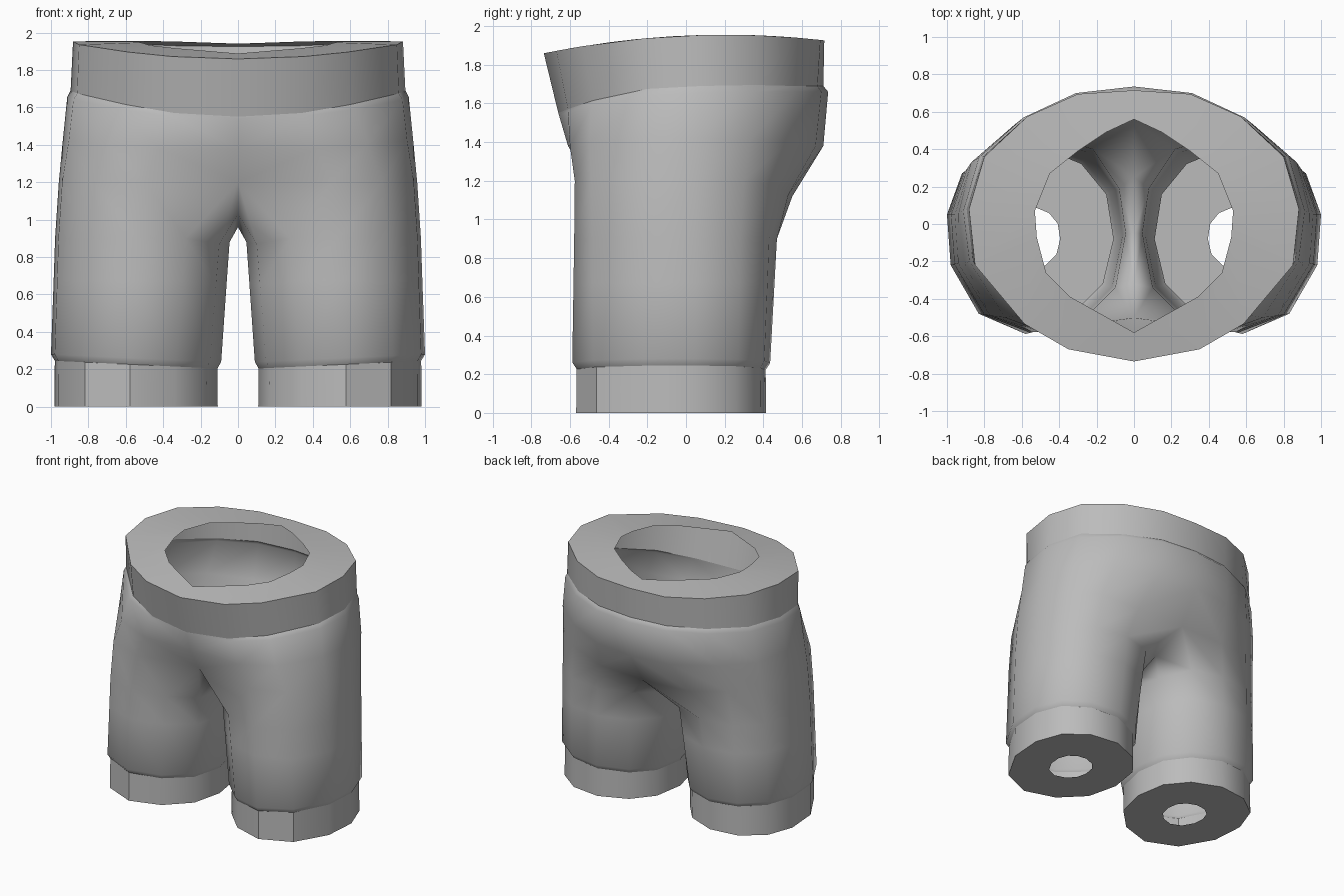
import bpy, bmesh, math

if "Cube" in bpy.data.objects:
    bpy.data.objects.remove(bpy.data.objects["Cube"])

fabric = bpy.data.materials.new("grey fabric")
fabric.diffuse_color = (0.5, 0.5, 0.5, 1)
fabric.use_nodes = True
fabric.node_tree.nodes["Principled BSDF"].inputs["Base Color"].default_value = fabric.diffuse_color


def build(name, rows, closed, angle=35):
    """Skin neighbouring rows of points for the +x half, then mirror."""
    bm = bmesh.new()
    loops = [[bm.verts.new(p) for p in row] for row in rows]
    for a, b, wrap in zip(loops, loops[1:], closed):
        n = min(len(a), len(b))
        for i in range(n if wrap else n - 1):
            j = (i + 1) % n
            bm.faces.new((a[i], a[j], b[j], b[i]))
    me = bpy.data.meshes.new(name)
    bm.to_mesh(me)
    bm.free()
    me.materials.append(fabric)
    ob = bpy.data.objects.new(name, me)
    bpy.context.collection.objects.link(ob)
    bpy.ops.object.select_all(action='DESELECT')
    ob.select_set(True)
    bpy.context.view_layer.objects.active = ob
    bpy.ops.object.shade_smooth_by_angle(angle=math.radians(angle))
    mod = ob.modifiers.new("mirror", 'MIRROR')
    mod.merge_threshold = 0.002
    return ob


# Leg section, from the inner front round the outside to the inner back
LEG = [(.33, -.51), (.58, -.588), (.83, -.48), (.98, -.22), (1.0, .05), (.92, .27),
       (.74, .405), (.5, .435), (.27, .34), (.13, .17), (.09, -.08), (.15, -.33)]
CX, CY = .545, -.08


def leg_ring(scale, z, slope=0.0):
    return [(CX + (x - CX) * scale, CY + (y - CY) * scale, z + slope * x) for x, y in LEG]


def blend(a, b, t):
    return [tuple(p + (q - p) * t for p, q in zip(u, v)) for u, v in zip(a, b)]


# Leg row just under the crotch
upper_leg = [(.28, -.52, .9), (.54, -.578, .9), (.8, -.485, .9), (.96, -.215, .9),
             (.978, .05, .9), (.905, .28, .9), (.72, .43, .9), (.46, .47, .9),
             (.22, .4, .9), (.08, .19, .87), (.045, -.05, .88), (.1, -.34, .87)]
# Row whose inner points meet on the centre seam
crotch = [(0, -.5, 1.2), (.5, -.575, 1.2), (.77, -.49, 1.2), (.94, -.21, 1.2),
          (.958, .05, 1.2), (.89, .3, 1.2), (.69, .46, 1.18), (.4, .53, 1.13),
          (0, .55, 1.12), (0, .25, 1.0), (0, -.05, .96), (0, -.32, 1.03)]
# Hips and the lip below the waistband
hips = [(0, -.61, 1.38), (.42, -.6, 1.38), (.69, -.5, 1.4), (.905, -.21, 1.42),
        (.937, .06, 1.42), (.87, .33, 1.41), (.64, .53, 1.4), (.33, .67, 1.38), (0, .71, 1.38)]
lip = [(0, -.657, 1.54), (.36, -.61, 1.555), (.63, -.49, 1.59), (.88, -.2, 1.64),
       (.913, .07, 1.655), (.83, .355, 1.66), (.59, .57, 1.66), (.31, .7, 1.66), (0, .735, 1.66)]
band_low = [(0, -.66, 1.55), (.34, -.61, 1.57), (.6, -.48, 1.615), (.86, -.2, 1.675),
            (.895, .08, 1.69), (.81, .36, 1.695), (.57, .56, 1.69), (.3, .68, 1.69), (0, .71, 1.69)]

hem_top = leg_ring(.955, .2, .045)
knee = leg_ring(1.0, .235, .045)
thigh = blend(leg_ring(1.0, .25), upper_leg, .65)
build("shorts_body", [hem_top, knee, thigh, upper_leg, crotch, hips, lip, band_low],
      [True, True, True, True, False, False, False], 60)

# Leg hems with a flat sole and a small opening
build("leg_hems", [leg_ring(.33, 0), leg_ring(.96, 0), hem_top], [True, True])

# Waistband with a wide rim around the opening
WAIST = [(0, -.735), (.35, -.67), (.585, -.535), (.85, -.22), (.882, .08),
         (.8, .36), (.57, .575), (.3, .695), (0, .715)]
HOLE = [(0, -.58), (.34, -.39), (.47, -.26), (.52, -.07), (.53, .07),
        (.45, .27), (.3, .39), (.15, .49), (0, .56)]


def rim(points):
    return [(x, y, 1.955 - .11 * (y - .2) ** 2) for x, y in points]


build("waistband", [band_low, rim(WAIST), rim(HOLE)], [False, False])
